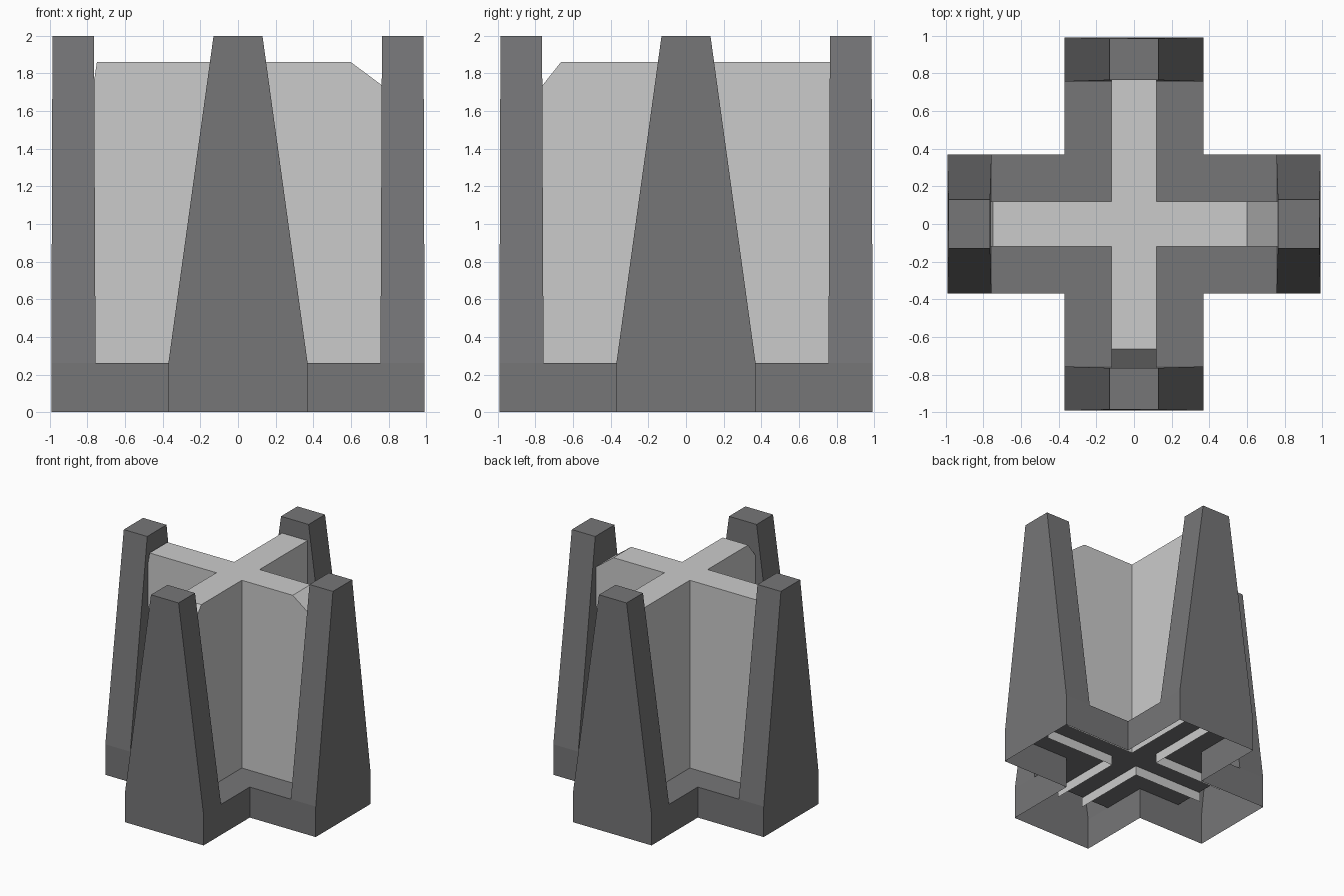
import bpy
import bmesh
from math import pi
from mathutils import Matrix, Vector

if "Cube" in bpy.data.objects:
    bpy.data.objects.remove(bpy.data.objects["Cube"])


def build(name, faces, material=None):
    """Make a flat-shaded object from polygons, welding shared corners."""
    bm = bmesh.new()
    for pts in faces:
        bm.faces.new([bm.verts.new(p) for p in pts])
    bmesh.ops.remove_doubles(bm, verts=bm.verts, dist=0.0005)
    bmesh.ops.recalc_face_normals(bm, faces=bm.faces)
    mesh = bpy.data.meshes.new(name)
    bm.to_mesh(mesh)
    bm.free()
    obj = bpy.data.objects.new(name, mesh)
    bpy.context.collection.objects.link(obj)
    if material:
        mesh.materials.append(material)
    return obj


def turned(faces, quarter):
    rot = Matrix.Rotation(quarter * pi / 2, 3, 'Z')
    return [[rot @ Vector(p) for p in f] for f in faces]


def square(w, z):
    return [(-w, -w, z), (w, -w, z), (w, w, z), (-w, w, z)]


def both_sides(pts):
    return [pts, [(x, -y, z) for x, y, z in reversed(pts)]]


dark = bpy.data.materials.new("dark_grey")
dark.diffuse_color = (0.18, 0.18, 0.185, 1)
dark.use_nodes = True
dark.node_tree.nodes["Principled BSDF"].inputs["Base Color"].default_value = dark.diffuse_color

# Cross-shaped base with hollow tapered posts, open underneath
W, T, H, TOP = 0.37, 0.13, 0.26, 2.0     # half widths, floor and top heights
IN0, IN1, OUT0, OUT1 = 0.757, 0.765, 0.992, 0.986
base_side = [(W, W, 0), (OUT0, W, 0), (OUT0, W, H), (IN0, W, H), (W, W, H)]
post_side = [(IN0, W, H), (OUT0, W, H), (OUT1, T, TOP), (IN1, T, TOP)]
arm = both_sides(base_side) + both_sides(post_side) + [
    [(W, -W, H), (IN0, -W, H), (IN0, W, H), (W, W, H)],
    [(IN0, -W, H), (IN1, -T, TOP), (IN1, T, TOP), (IN0, W, H)],
    [(IN1, -T, TOP), (OUT1, -T, TOP), (OUT1, T, TOP), (IN1, T, TOP)],
    [(OUT0, -W, 0), (OUT0, W, 0), (OUT0, W, H), (OUT1, T, TOP),
     (OUT1, -T, TOP), (OUT0, -W, H)],
]
shell = [square(W, H)]
for q in range(4):
    shell += turned(arm, q)
build("base_with_posts", shell, dark)

# Hollow light cross between the posts, with a different bevel on each arm
C, LOW, ROOF, END = 0.12, 0.18, 1.86, 0.768
bevels = [(0.60, 1.735), (END, ROOF), (0.75, 1.74), (0.665, 1.73)]  # +x +y -x -y
cross = [square(C, ROOF)]
for q, (start, drop) in enumerate(bevels):
    side = [(C, C, LOW), (END, C, LOW), (END, C, drop)]
    if start < END:
        side.append((start, C, ROOF))
    side.append((C, C, ROOF))
    part = both_sides(side)
    part.append([(C, -C, ROOF), (start, -C, ROOF), (start, C, ROOF), (C, C, ROOF)])
    if start < END:
        part.append([(start, -C, ROOF), (END, -C, drop), (END, C, drop), (start, C, ROOF)])
    cross += turned(part, q)
build("inner_cross", cross)
